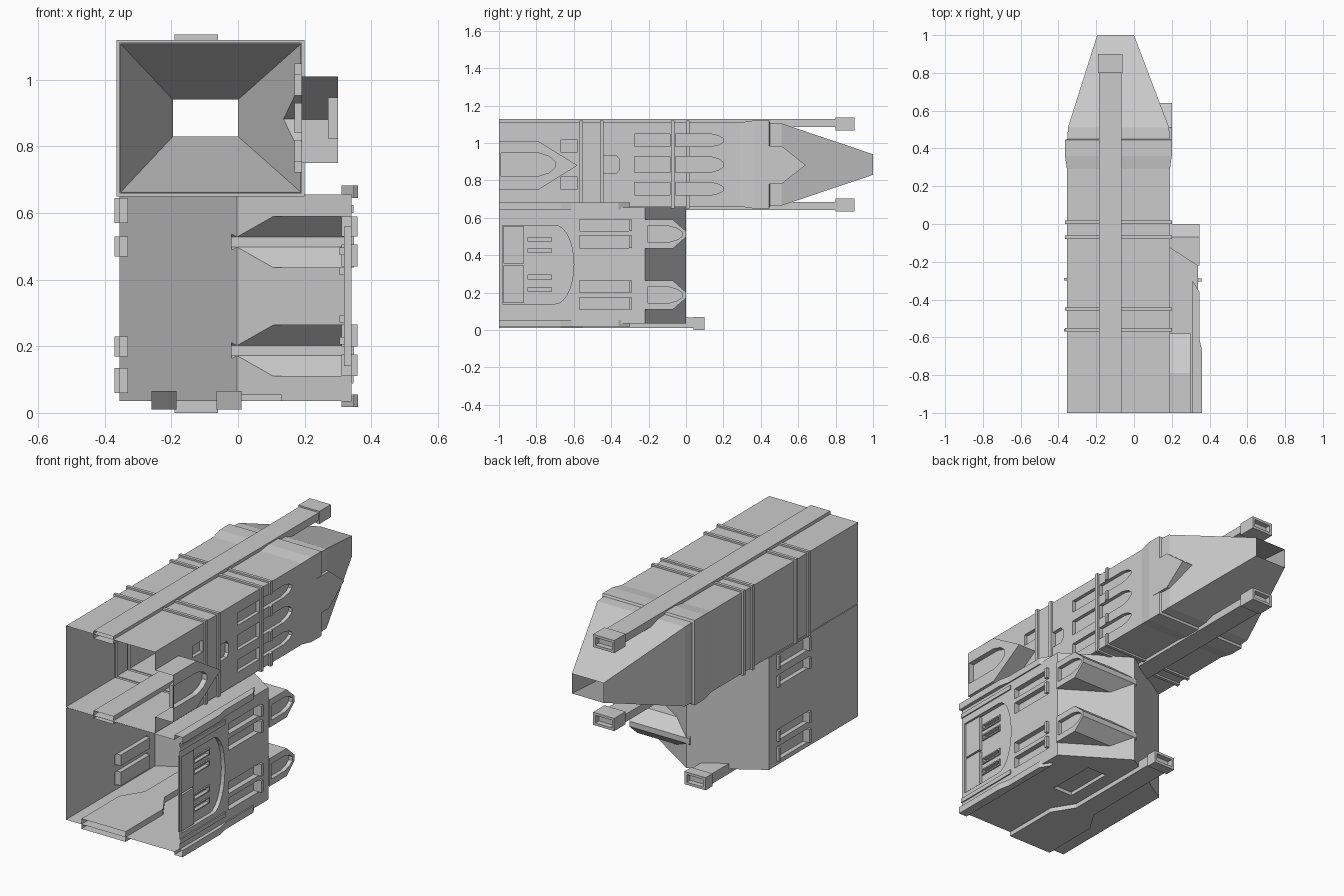
import bpy, bmesh, math

if "Cube" in bpy.data.objects:
    bpy.data.objects.remove(bpy.data.objects["Cube"])


def make(name, bm):
    bmesh.ops.recalc_face_normals(bm, faces=bm.faces)
    me = bpy.data.meshes.new(name)
    bm.to_mesh(me)
    bm.free()
    ob = bpy.data.objects.new(name, me)
    bpy.context.collection.objects.link(ob)
    return ob


def loft(name, rings):
    bm = bmesh.new()
    vs = [[bm.verts.new(p) for p in r] for r in rings]
    n = len(vs[0])
    for a, b in zip(vs, vs[1:]):
        for i in range(n):
            bm.faces.new((a[i], a[(i + 1) % n], b[(i + 1) % n], b[i]))
    bm.faces.new(vs[0])
    bm.faces.new(vs[-1])
    return make(name, bm)


def side(name, pts, x0, x1):
    """Extrude a (y, z) profile along x."""
    return loft(name, [[(x, y, z) for y, z in pts] for x in (x0, x1)])


def plan(name, pts, z0, z1):
    """Extrude an (x, y) profile along z."""
    return loft(name, [[(x, y, z) for x, y in pts] for z in (z0, z1)])


def box(name, x0, x1, y0, y1, z0, z1):
    return plan(name, [(x0, y0), (x1, y0), (x1, y1), (x0, y1)], z0, z1)


def boolean(ob, tool, op):
    m = ob.modifiers.new("bool", 'BOOLEAN')
    m.operation, m.object, m.solver = op, tool, 'EXACT'
    dg = bpy.context.evaluated_depsgraph_get()
    me = bpy.data.meshes.new_from_object(ob.evaluated_get(dg))
    ob.modifiers.clear()
    ob.data = me
    bpy.data.objects.remove(tool)


def add(ob, tool):
    boolean(ob, tool, 'UNION')


def cut(ob, tool):
    boolean(ob, tool, 'DIFFERENCE')


def open_ends(ob, ys=(-1,)):
    """Remove the caps so the body is a hollow shell."""
    bm = bmesh.new()
    bm.from_mesh(ob.data)
    caps = [f for f in bm.faces
            if any(all(abs(v.co.y - y) < 1e-3 for v in f.verts) for y in ys)]
    bmesh.ops.delete(bm, geom=caps, context='FACES')
    bm.to_mesh(ob.data)
    bm.free()


def bullet(y0, y1, zc, h, nose):
    return [(y0, zc - h), (y1 - nose, zc - h), (y1 - nose * .35, zc - h * .7), (y1, zc - h * .25),
            (y1, zc + h * .25), (y1 - nose * .35, zc + h * .7), (y1 - nose, zc + h), (y0, zc + h)]


# Upper hull: long box with a flared collar and tapered nose
sections = [(-1, -.355, .19, .66, 1.11), (.29, -.355, .19, .66, 1.11),
            (.36, -.365, .20, .65, 1.12), (.445, -.365, .20, .65, 1.12),
            (.45, -.352, .188, .662, 1.108), (.51, -.350, .186, .665, 1.105),
            (1, -.195, 0, .83, .94)]
upper = loft("upper_hull", [[(a, y, c), (b, y, c), (b, y, d), (a, y, d)]
                            for y, a, b, c, d in sections])
for y in (-.56, -.45, -.07, .01):
    add(upper, box("band", -.365, .20, y - .009, y + .009, .65, 1.12))
# Side pod and nose chevron
add(upper, side("pod", [(-1, .75), (-.79, .75), (-.58, .88), (-.79, 1.01), (-1, 1.01)], .1, .30))
add(upper, side("chevron", [(.40, .78), (.51, .78), (.64, .882), (.51, .985), (.40, .985)], .05, .202))
# Side windows and pod window
cut(upper, side("cutter", bullet(-.99, -.70, .885, .062, .09), .27, .5))
for z in (.755, .885, 1.015):
    h = .042 if z == .885 else .034
    cut(upper, box("cutter", .17, .5, -.275, -.085, z - h, z + h))
    cut(upper, side("cutter", bullet(-.055, .20, z, h, .07), .17, .5))
for z in (.785, .985):
    cut(upper, box("cutter", .17, .5, -.67, -.58, z - .032, z + .032))
cut(upper, side("cutter", [(-.44, .84), (-.37, .84), (-.355, .86), (-.355, .91),
                           (-.37, .93), (-.44, .93)], .17, .5))
open_ends(upper, (-1, 1))

# Lower hull: box with a pointed rear
lower = plan("lower_hull", [(-.355, -1), (.34, -1), (.34, -.22), (-.003, 0), (-.355, -.22)], .035, .656)
# Rear fins
for zc in (.513, .187):
    add(lower, side("fin", [(-.22, zc - .077), (-.07, zc - .077), (0, zc - .015), (0, zc + .015),
                            (-.07, zc + .077), (-.22, zc + .077)], -.02, .348))
    cut(lower, side("cutter", bullet(-.205, -.02, zc, .042, .07), .325, .5))
# Corner rails and thin ridges on the right wall
rail_plan = [(.31, -1), (.36, -1), (.36, -.67), (.347, -.61), (.347, -.36), (.31, -.30)]
for z0, z1 in ((.645, .682), (.018, .055)):
    add(lower, plan("corner_rail", rail_plan, z0, z1))
for z in (.612, .10):
    add(lower, box("ridge", .32, .347, -1, -.60, z - .012, z + .012))
# Round-ended panel recess with ribs and slots
arc = [(-.70 + .10 * math.sin(t), .35 - .21 * math.cos(t))
       for t in (math.pi * i / 14 for i in range(15))]
cut(lower, side("cutter", [(-.98, .14)] + arc + [(-.98, .56)], .318, .5))
for z0, z1 in ((.145, .345), (.355, .555)):
    add(lower, box("panel_block", .30, .335, -.975, -.865, z0, z1))
for z in (.485, .425, .282, .217):
    add(lower, box("slot_frame", .30, .326, -.855, -.71, z - .018, z + .018))
    cut(lower, box("cutter", .305, .5, -.845, -.72, z - .011, z + .011))
# Paired vent slots with end clips, on both walls
for z0, z1 in ((.53, .59), (.44, .505), (.20, .265), (.11, .175)):
    cut(lower, box("cutter", .31, .5, -.57, -.30, z0, z1))
    add(lower, box("clip", .305, .358, -.305, -.288, z0, z1))
for z0, z1 in ((.57, .645), (.47, .53), (.17, .23), (.06, .135)):
    cut(lower, box("cutter", -.5, -.33, -.565, -.29, z0, z1))
    for y in (-.57, -.30):
        add(lower, box("clip", -.37, -.325, y, y + .015, z0, z1))
# Recess in the underside
cut(lower, box("cutter", .01, .13, -.50, -.22, -.1, .055))
open_ends(lower)


# Rails with hollow square end blocks
def rail(name, pts, z0, z1, b0, b1, y_end):
    r = plan(name, pts, z0, z1)
    open_ends(r)
    b = box(name + "_end", -.19, -.06, y_end - .10 if y_end > .5 else .04, y_end, b0, b1)
    cut(b, box("cutter", -.175, -.075, y_end - .03, y_end + .1, b0 + .014, b1 - .014))


straight = [(-.185, -1), (-.065, -1), (-.065, .81), (-.185, .81)]
rail("top_rail", straight, 1.085, 1.128, 1.066, 1.136, .90)
rail("middle_rail", straight, .642, .685, .634, .704, .90)
stepped = [(-.26, -1), (.01, -1), (.01, -.67), (-.065, -.55), (-.065, .05),
           (-.185, .05), (-.185, -.55), (-.26, -.67)]
rail("bottom_rail", stepped, .01, .066, 0, .07, .10)
